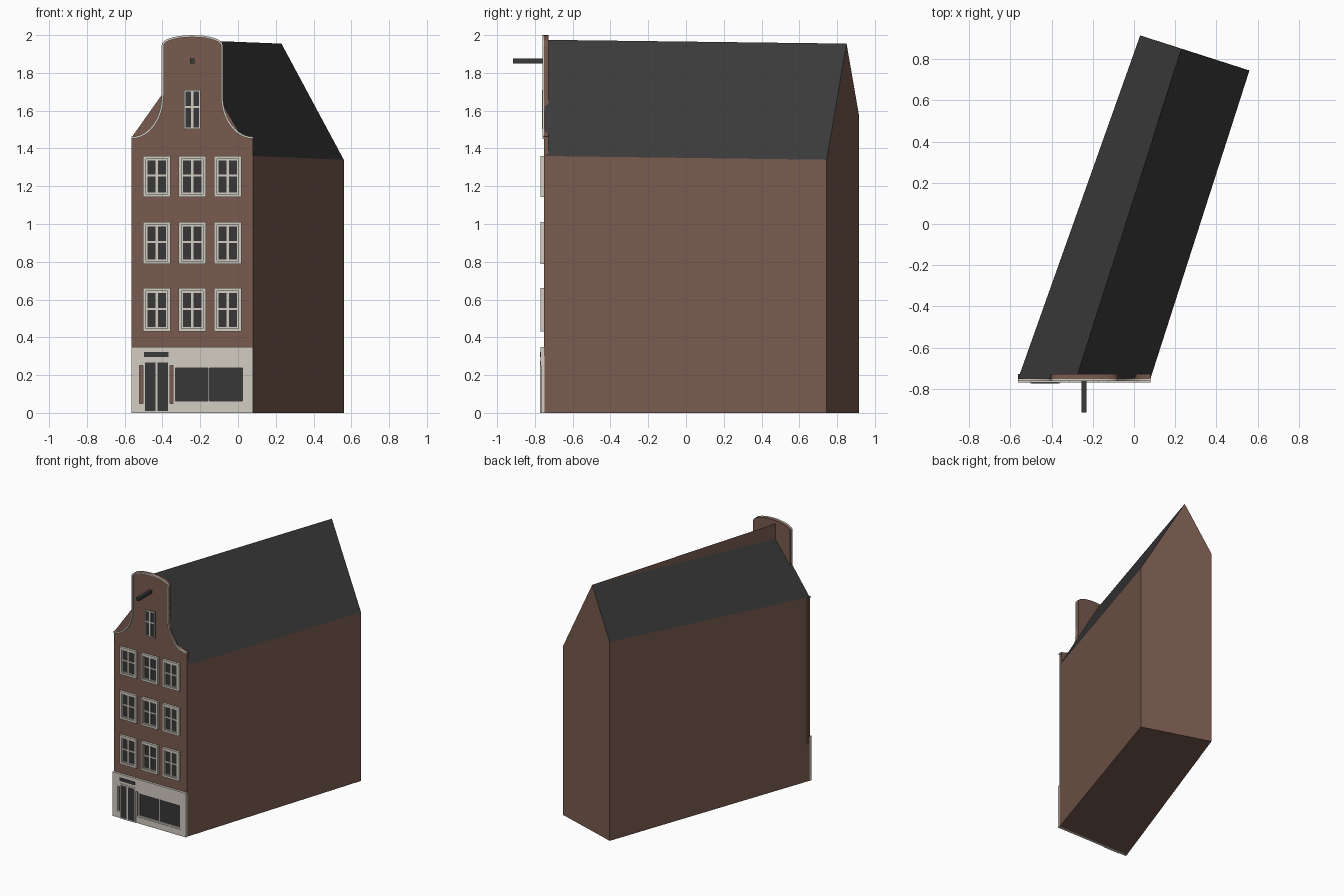
import bpy, bmesh, math
from mathutils import Vector

if "Cube" in bpy.data.objects:
    bpy.data.objects.remove(bpy.data.objects["Cube"], do_unlink=True)


def material(name, rgb):
    m = bpy.data.materials.new(name)
    m.use_nodes = True
    m.diffuse_color = (*rgb, 1)
    m.node_tree.nodes["Principled BSDF"].inputs["Base Color"].default_value = (*rgb, 1)
    return m


BRICK = material("brown brick", (0.19, 0.105, 0.08))
STONE = material("pale stone", (0.65, 0.61, 0.54))
SLATE = material("dark slate", (0.042, 0.042, 0.042))
GLASS = material("dark glass", (0.038, 0.038, 0.039))

FRONT = -0.752          # plane of the brick front
CX, HALF = -0.242, 0.322  # centre and half width of the front


def finish(name, bm, *mats):
    bmesh.ops.recalc_face_normals(bm, faces=bm.faces)
    mesh = bpy.data.meshes.new(name)
    bm.to_mesh(mesh)
    bm.free()
    for m in mats:
        mesh.materials.append(m)
    ob = bpy.data.objects.new(name, mesh)
    bpy.context.collection.objects.link(ob)
    return ob


def add_box(bm, x0, x1, z0, z1, y0, y1):
    v = [bm.verts.new((x, y, z)) for x in (x0, x1) for y in (y0, y1) for z in (z0, z1)]
    for f in ((0, 1, 3, 2), (4, 6, 7, 5), (0, 4, 5, 1), (2, 3, 7, 6), (0, 2, 6, 4), (1, 5, 7, 3)):
        bm.faces.new([v[i] for i in f])


def boxes(name, mat, rects, depth, back=FRONT + 0.004):
    """Boxes (x0, x1, z0, z1) standing out from the front by depth."""
    bm = bmesh.new()
    for r in rects:
        add_box(bm, *r, FRONT - depth, back)
    return finish(name, bm, mat)


def ring(x0, x1, z0, z1, w):
    """Four rectangles forming a frame of width w."""
    return [(x0, x0 + w, z0, z1), (x1 - w, x1, z0, z1),
            (x0 + w, x1 - w, z0, z0 + w), (x0 + w, x1 - w, z1 - w, z1)]


def prism(name, mat, outline, y0, y1):
    bm = bmesh.new()
    face = bm.faces.new([bm.verts.new((x, y0, z)) for x, z in outline])
    ext = bmesh.ops.extrude_face_region(bm, geom=[face])
    for v in ext["geom"]:
        if isinstance(v, bmesh.types.BMVert):
            v.co.y = y1
    return finish(name, bm, mat)


# House body: skewed footprint, left roof plane sits lower than the ridge at the front
bm = bmesh.new()
V = lambda x, y, z: bm.verts.new((x, y, z))
fl, fr = V(-0.562, -0.75, 0), V(0.08, -0.75, 0)
br, bl = V(0.56, 0.745, 0), V(0.03, 0.915, 0)
fl_eave, fr_eave = V(-0.562, -0.75, 1.46), V(0.08, -0.75, 1.36)
br_eave, bl_eave = V(0.56, 0.745, 1.34), V(0.03, 0.915, 1.58)
ridge_front, ridge_low = V(-0.282, -0.75, 1.975), V(-0.282, -0.75, 1.855)
ridge_back = V(0.23, 0.85, 1.955)
for face in ((fl, fr, fr_eave, ridge_front, ridge_low, fl_eave),
             (br, bl, bl_eave, ridge_back, br_eave),
             (fr, br, br_eave, fr_eave), (bl, fl, fl_eave, bl_eave),
             (fl, bl, br, fr), (ridge_low, ridge_front, ridge_back)):
    bm.faces.new(face)
for face in ((fr_eave, br_eave, ridge_back, ridge_front),
             (fl_eave, ridge_low, ridge_back, bl_eave)):
    bm.faces.new(face).material_index = 1
finish("house_body", bm, BRICK, SLATE)

# Neck gable outline: swept shoulder, straight neck, shallow arch
half = []
for i in range(13):
    a = math.radians(90) * i / 12
    half.append((-HALF + 0.16 * math.sin(a), 1.68 - 0.218 * math.cos(a)))
for i in range(10):
    a = math.radians(90) * i / 9
    half.append((-0.162 * math.cos(a), 1.945 + 0.055 * math.sin(a) ** 0.9))
crest = [(CX + x, z) for x, z in half] + [(CX - x, z) for x, z in half[-2::-1]]
prism("gable_front", BRICK, [(CX - HALF, 0.3)] + crest + [(CX + HALF, 0.3)], FRONT, -0.728)

# Pale coping that follows the gable edge
inner = []
for i, p in enumerate(crest):
    a, b = crest[max(i - 1, 0)], crest[min(i + 1, len(crest) - 1)]
    t = Vector((b[0] - a[0], b[1] - a[1])).normalized()
    inner.append((p[0] + t.y * 0.011, p[1] - t.x * 0.011))
prism("gable_coping", STONE, crest + inner[::-1], FRONT - 0.009, FRONT + 0.004)

# Three rows of cross-barred windows
for row, (z0, z1) in enumerate(((0.43, 0.66), (0.788, 1.01), (1.143, 1.36))):
    for col in range(3):
        x = CX + (col - 1) * 0.188
        x0, x1 = x - 0.073, x + 0.073
        tag = f"_{row + 1}_{col + 1}"
        boxes("window_frame" + tag, STONE, ring(x0, x1, z0, z1, 0.016), 0.018)
        boxes("window_glass" + tag, GLASS, [(x0 + 0.014, x1 - 0.014, z0 + 0.014, z1 - 0.014)], 0.003)
        mid = (z0 + z1) / 2 + 0.006
        sash = ring(x0 + 0.016, x1 - 0.016, z0 + 0.016, z1 - 0.016, 0.008)
        bars = [(x - 0.007, x + 0.007, z0 + 0.02, z1 - 0.02),
                (x0 + 0.02, x1 - 0.02, mid - 0.005, mid + 0.005)]
        boxes("window_sash" + tag, STONE, sash + bars, 0.01)

# Attic window in the gable
ax0, ax1, az0, az1 = CX - 0.043, CX + 0.043, 1.503, 1.71
boxes("attic_glass", GLASS, [(ax0, ax1, az0, az1)], 0.003)
boxes("attic_frame", STONE, ring(ax0, ax1, az0, az1, 0.008)
      + [(CX - 0.006, CX + 0.006, az0, az1), (ax0, ax1, 1.615, 1.625)], 0.01)

# Hoisting beam
boxes("hoist_beam", SLATE, [(CX - 0.012, CX + 0.012, 1.85, 1.875)], 0.163)

# Shop front: fascia, corner piers and plinth around a brick recess
left, right = CX - HALF, CX + HALF
boxes("shop_fascia", STONE, [(left, right, 0.25, 0.35)], 0.018)
boxes("shop_piers", STONE, [(left, -0.522, 0, 0.25), (0.036, right, 0, 0.25)], 0.016)
boxes("shop_plinth", STONE, [(-0.522, -0.5, 0, 0.05), (-0.36, 0.036, 0, 0.05)], 0.016)

# Double door
boxes("door_frame", STONE, ring(-0.502, -0.36, 0, 0.276, 0.01)
      + [(-0.437, -0.426, 0.01, 0.266)], 0.021)
boxes("door_glass", GLASS, [(-0.495, -0.367, 0.004, 0.27)], 0.0192)
boxes("door_sign", SLATE, [(-0.498, -0.368, 0.297, 0.322)], 0.022)

# Display window
boxes("shop_window_frame", STONE, ring(-0.344, 0.036, 0.05, 0.25, 0.012)
      + [(-0.16, -0.15, 0.06, 0.24)], 0.012)
boxes("shop_window_glass", GLASS, [(-0.335, 0.026, 0.055, 0.245)], 0.004)
